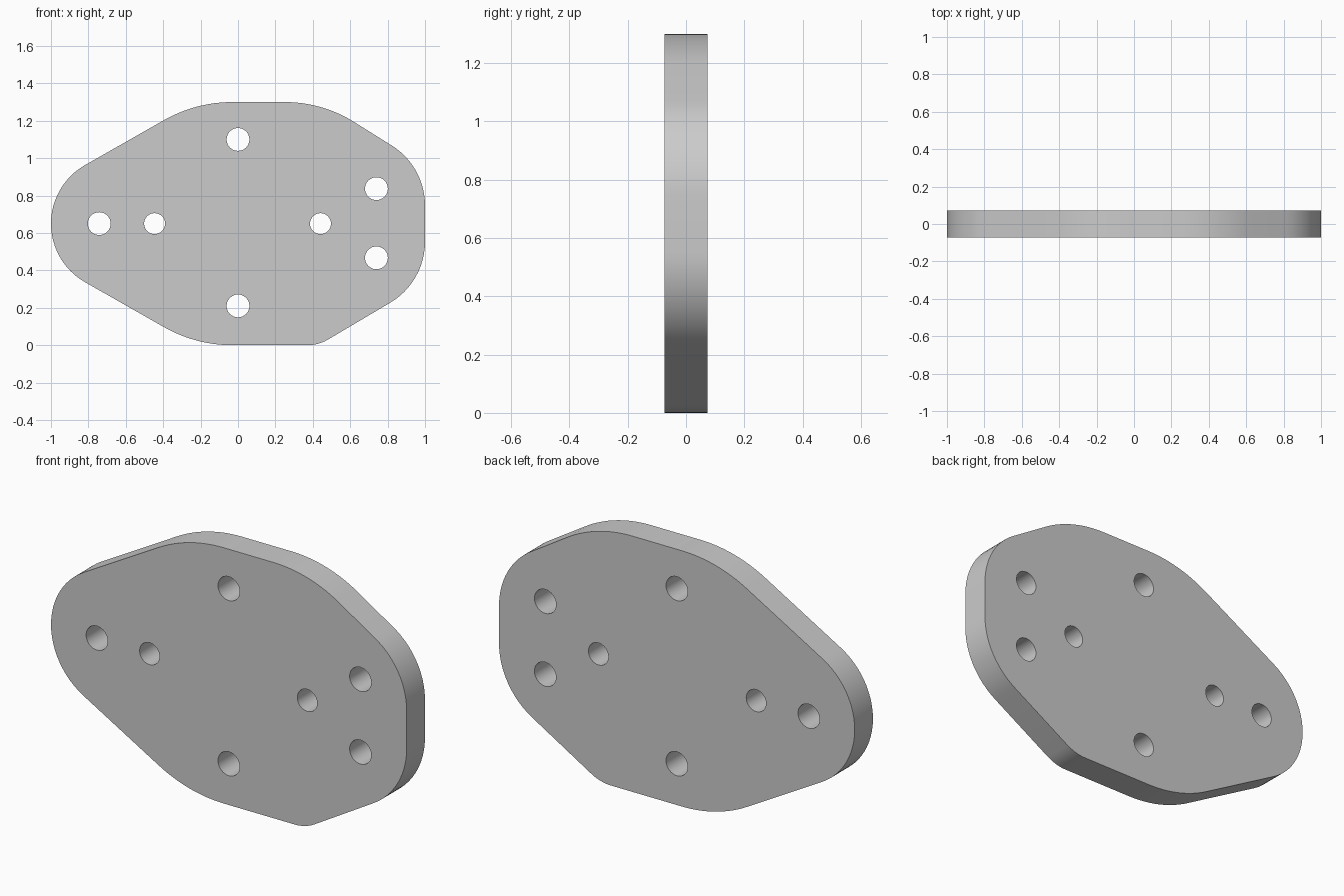
import bpy, bmesh
from math import sin, cos, radians, pi

if "Cube" in bpy.data.objects:
    bpy.data.objects.remove(bpy.data.objects["Cube"])

HALF_T = 0.0735   # half thickness of the plates
MID = 0.65        # height of the centre line
TOP = 1.3


def arc(cx, cz, r, a0, a1, n=12):
    """Points on an arc, angles in degrees."""
    return [(cx + r * cos(radians(a0 + (a1 - a0) * i / n)),
             cz + r * sin(radians(a0 + (a1 - a0) * i / n))) for i in range(n + 1)]


def flip(points):
    """Mirror a run of points across the horizontal centre line."""
    return [(x, 2 * MID - z) for x, z in reversed(points)]


def plate(name, outline, holes):
    """Extruded outline with round through holes."""
    cu = bpy.data.curves.new(name + "_profile", 'CURVE')
    cu.dimensions = '2D'
    cu.fill_mode = 'BOTH'
    cu.extrude = HALF_T
    loops = [outline] + [arc(x, z, r, 0, 360, 32)[:-1] for x, z, r in holes]
    for pts in loops:
        sp = cu.splines.new('POLY')
        sp.points.add(len(pts) - 1)
        for p, (x, z) in zip(sp.points, pts):
            p.co = (x, z, 0, 1)
        sp.use_cyclic_u = True
    ob = bpy.data.objects.new(name, cu)
    bpy.context.collection.objects.link(ob)
    ob.rotation_euler.x = pi / 2
    bpy.ops.object.select_all(action='DESELECT')
    ob.select_set(True)
    bpy.context.view_layer.objects.active = ob
    bpy.ops.object.convert(target='MESH')
    ob = bpy.context.view_layer.objects.active
    # weld caps to walls
    bm = bmesh.new()
    bm.from_mesh(ob.data)
    bmesh.ops.remove_doubles(bm, verts=bm.verts, dist=0.0005)
    bmesh.ops.recalc_face_normals(bm, faces=bm.faces)
    bm.to_mesh(ob.data)
    bm.free()
    bpy.ops.object.transform_apply(location=False, rotation=True, scale=False)
    bpy.ops.object.shade_smooth_by_angle(angle=radians(30))
    return ob


R = 0.061
shared = [(0, 1.1, R), (0, 0.21, R)]

# left plate: tapered rounded nose, straight inner edge at x = 0.3
upper = (arc(0, 1.0, 0.3, 0, 90)
         + arc(-0.03, TOP - 0.74, 0.74, 90, 120)
         + arc(-0.64, MID, 0.36, 120, 180))
plate("left_plate", upper + flip(upper)[1:],
      shared + [(-0.742, MID, R), (-0.446, MID, 0.056), (-0.15, MID, 0.056)])

# right plate: blunt end, straight inner edge at x = -0.3
end_top = arc(0.62, 0.746, 0.38, 0, 60)
outline = (end_top
           + arc(0.25, TOP - 0.7, 0.7, 60, 90)
           + arc(0, 1.0, 0.3, 90, 180)
           + arc(0, 0.3, 0.3, 180, 270)
           + arc(0.37, 0.22, 0.22, 270, 300, 6)
           + flip(end_top))
plate("right_plate", outline,
      shared + [(0.145, MID, 0.056), (0.441, MID, 0.056),
                (0.74, 0.837, R), (0.74, 0.467, R)])
